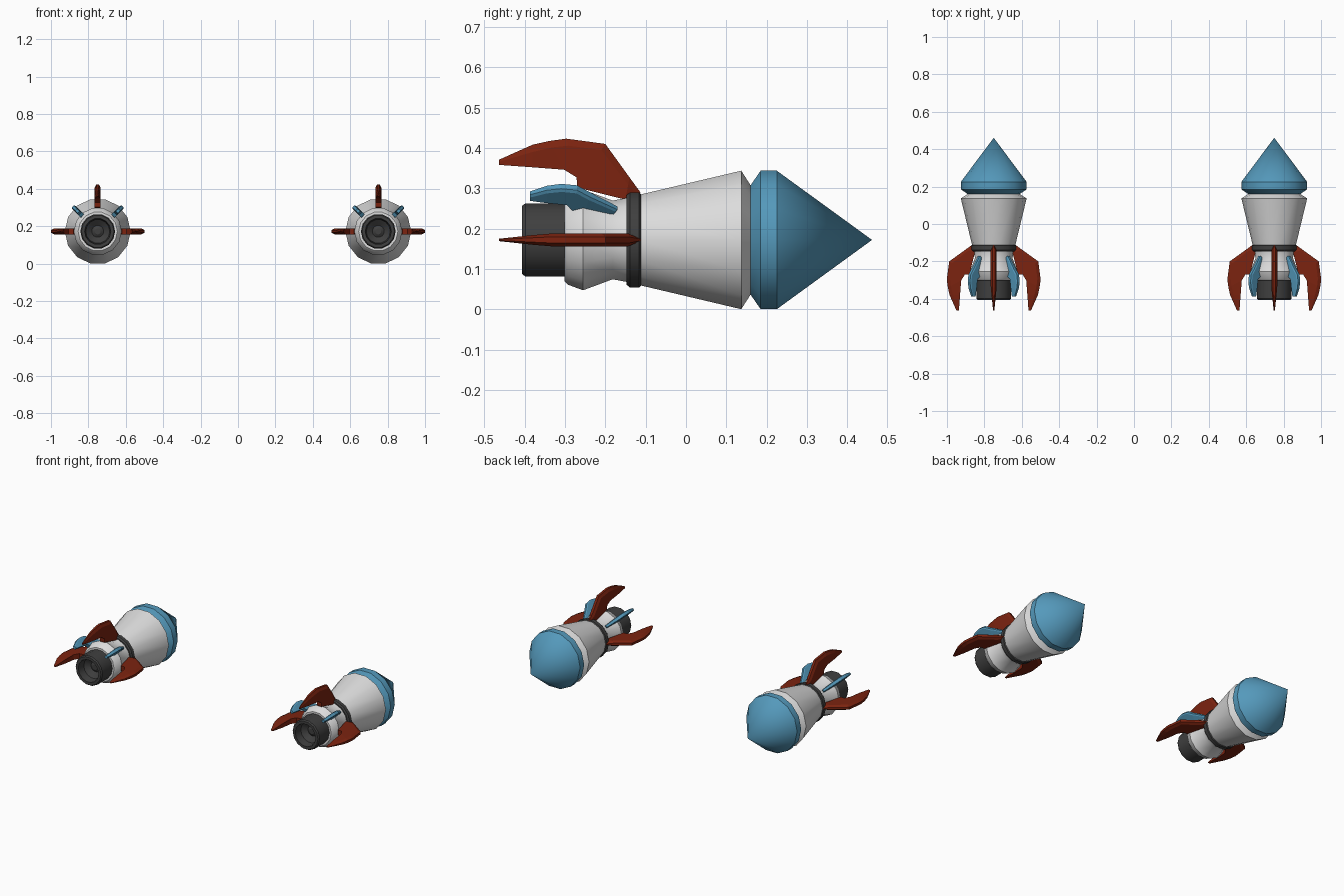
import bpy, bmesh, math
from mathutils import Vector

if "Cube" in bpy.data.objects:
    bpy.data.objects.remove(bpy.data.objects["Cube"])

SIDES = 14
AXIS_Z = 0.172


def material(name, rgb):
    m = bpy.data.materials.new(name)
    m.diffuse_color = (*rgb, 1)
    m.use_nodes = True
    m.node_tree.nodes["Principled BSDF"].inputs["Base Color"].default_value = m.diffuse_color
    return m


WHITE = material("white", (0.72, 0.72, 0.72))
BLUE = material("blue", (0.09, 0.32, 0.50))
RED = material("dark_red", (0.20, 0.017, 0.005))
DARK = material("charcoal", (0.05, 0.05, 0.05))


def finish(bm, name, mat, smooth):
    bmesh.ops.recalc_face_normals(bm, faces=bm.faces)
    me = bpy.data.meshes.new(name)
    bm.to_mesh(me)
    bm.free()
    ob = bpy.data.objects.new(name, me)
    bpy.context.collection.objects.link(ob)
    me.materials.append(mat)
    if smooth:
        bpy.ops.object.select_all(action='DESELECT')
        ob.select_set(True)
        bpy.context.view_layer.objects.active = ob
        bpy.ops.object.shade_smooth_by_angle(angle=math.radians(32))
    return ob


def lathe(name, profile, cx, mat):
    """Spin (y, radius) points about the rocket's axis; zero radius closes to a point."""
    bm = bmesh.new()
    rings = []
    for y, r in profile:
        n = 1 if r == 0 else SIDES
        rings.append([bm.verts.new((cx + r * math.cos(2 * math.pi * i / SIDES), y,
                                    AXIS_Z + r * math.sin(2 * math.pi * i / SIDES)))
                      for i in range(n)])
    for a, b in zip(rings, rings[1:]):
        for i in range(SIDES):
            j = (i + 1) % SIDES
            quad = [a[i % len(a)], a[j % len(a)], b[j % len(b)], b[i % len(b)]]
            bm.faces.new(list(dict.fromkeys(quad)))
    return finish(bm, name, mat, True)


def fin(name, stations, cx, angle, mat, bevel, edge):
    """Loft a fin from (outer y, outer r, inner y, inner r, half thickness) stations."""
    bm = bmesh.new()
    radial = Vector((math.cos(angle), 0, math.sin(angle)))
    side = Vector((-math.sin(angle), 0, math.cos(angle)))
    rows = []
    for oy, orad, iy, irad, t in stations:
        o, i = Vector((oy, orad)), Vector((iy, irad))
        ridge = o + (i - o) * min(0.4, bevel / (i - o).length)
        section = [(o, t * edge), (ridge, t), (i, t), (i, -t), (ridge, -t), (o, -t * edge)]
        rows.append([bm.verts.new(Vector((cx, p.x, AXIS_Z)) + radial * p.y + side * s)
                     for p, s in section])
    for a, b in zip(rows, rows[1:]):
        for k in range(6):
            m = (k + 1) % 6
            bm.faces.new((a[k], a[m], b[m], b[k]))
    bm.faces.new(rows[0])
    bm.faces.new(rows[-1])
    return finish(bm, name, mat, False)


# Profiles along the axis (y, radius)
NOSE = [(0.16, 0), (0.16, 0.139), (0.185, 0.176), (0.225, 0.176), (0.461, 0)]
HULL = [(0.16, 0), (0.16, 0.139), (0.137, 0.176), (-0.115, 0.115), (-0.115, 0)]
RING = [(-0.110, 0), (-0.110, 0.114), (-0.116, 0.121), (-0.139, 0.121), (-0.147, 0.114), (-0.147, 0)]
TAIL = [(-0.14, 0), (-0.14, 0.108), (-0.182, 0.1), (-0.255, 0.128), (-0.292, 0.114),
        (-0.301, 0.105), (-0.301, 0)]
NOZZLE = [(-0.295, 0), (-0.295, 0.093), (-0.398, 0.093), (-0.406, 0.087), (-0.406, 0.07),
          (-0.36, 0.064), (-0.335, 0.032), (-0.345, 0.016), (-0.345, 0)]

BIG_FIN = [(-0.113, 0.118, -0.125, 0.1, 0.005), (-0.14, 0.155, -0.15, 0.1, 0.016),
           (-0.2, 0.238, -0.27, 0.13, 0.016), (-0.297, 0.251, -0.271, 0.155, 0.016),
           (-0.34, 0.245, -0.302, 0.174, 0.016), (-0.38, 0.236, -0.38, 0.180, 0.012),
           (-0.463, 0.199, -0.463, 0.186, 0.003)]
SMALL_FIN = [(-0.17, 0.112, -0.18, 0.098, 0.008), (-0.24, 0.16, -0.25, 0.108, 0.012),
             (-0.27, 0.183, -0.282, 0.116, 0.012), (-0.31, 0.188, -0.295, 0.134, 0.012),
             (-0.345, 0.182, -0.345, 0.14, 0.011), (-0.387, 0.164, -0.387, 0.145, 0.008)]

# Two identical rockets, left and right
for label, cx in (("left", -0.75), ("right", 0.75)):
    lathe(label + "_nose_cone", NOSE, cx, BLUE)
    lathe(label + "_hull", HULL, cx, WHITE)
    lathe(label + "_collar_ring", RING, cx, DARK)
    lathe(label + "_tail_section", TAIL, cx, WHITE)
    lathe(label + "_nozzle", NOZZLE, cx, DARK)
    for k, deg in enumerate((0, 90, 180)):
        fin(f"{label}_large_fin_{k + 1}", BIG_FIN, cx, math.radians(deg), RED, 0.018, 0.45)
    for k, deg in enumerate((45, 135)):
        fin(f"{label}_small_fin_{k + 1}", SMALL_FIN, cx, math.radians(deg), BLUE, 0.008, 0.7)
